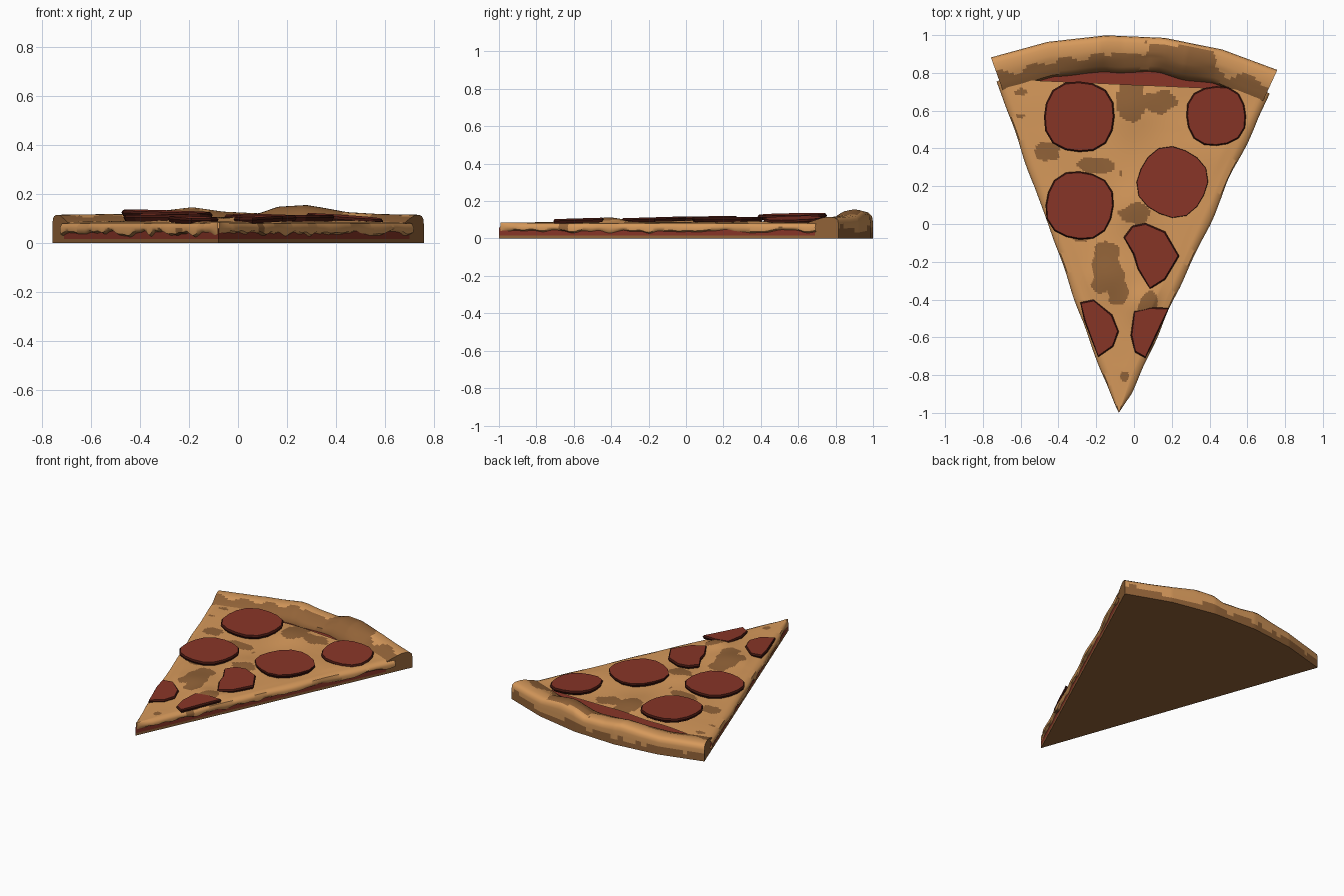
import bpy, bmesh, math
from mathutils import Vector, noise

if "Cube" in bpy.data.objects:
    bpy.data.objects.remove(bpy.data.objects["Cube"])

TIP = Vector((-0.08, -1.0, 0))
A_RIGHT, A_LEFT = math.radians(65.2), math.radians(109.8)
STEPS = 5  # straight segments along the outer crust


def srgb(r, g, b):
    return [((c / 255 + 0.055) / 1.055) ** 2.4 for c in (r, g, b)] + [1]


def material(name, rgb):
    m = bpy.data.materials.new(name)
    m.diffuse_color = srgb(*rgb)
    m.use_nodes = True
    m.node_tree.nodes["Principled BSDF"].inputs["Base Color"].default_value = m.diffuse_color
    return m


TAN = material("baked tan", (214, 153, 91))
BROWN = material("toasted brown", (146, 99, 56))
RED = material("pepperoni red", (136, 53, 39))
DARK = material("dark pepperoni rim", (64, 22, 15))


def finish(bm, name, mats, smooth=None):
    bmesh.ops.recalc_face_normals(bm, faces=bm.faces)
    me = bpy.data.meshes.new(name)
    bm.to_mesh(me)
    bm.free()
    for m in mats:
        me.materials.append(m)
    ob = bpy.data.objects.new(name, me)
    bpy.context.collection.objects.link(ob)
    if smooth:
        bpy.ops.object.select_all(action='DESELECT')
        ob.select_set(True)
        bpy.context.view_layer.objects.active = ob
        bpy.ops.object.shade_smooth_by_angle(angle=math.radians(smooth))
    return ob


def wob(x, y, scale, seed=0.0):
    return noise.noise(Vector((x * scale, y * scale, seed)))


def polar(r, t):
    a = A_RIGHT + (A_LEFT - A_RIGHT) * t
    return TIP + Vector((math.cos(a), math.sin(a), 0)) * r


def loft(bm, rows, closed=False):
    """Skin a list of point rows with quads."""
    vs = [[bm.verts.new(p) for p in row] for row in rows]
    n = len(rows[0])
    for a, b in zip(vs, vs[1:]):
        for i in range(n if closed else n - 1):
            j = (i + 1) % n
            bm.faces.new((a[i], a[j], b[j], b[i]))
    return vs


# toasted spots on the cheese: x, y, half width, half depth
SPOTS = [(-.03, .64, .07, .14), (.15, .65, .09, .06), (-.2, .31, .11, .045), (-.47, .37, .07, .06),
         (0, .06, .10, .06), (-.15, -.24, .08, .16), (-.10, -.32, .07, .09), (.07, -.45, .06, .12),
         (-.42, -.15, .03, .08), (-.25, -.6, .04, .09), (.1, -.68, .03, .1), (-.05, -.81, .025, .03),
         (-.6, .57, .03, .02), (-.6, .70, .03, .02), (.65, .72, .06, .02), (.38, .76, .10, .03),
         (-.28, -.05, .05, .05), (-.07, .27, .014, .014), (.0, .78, .12, .04)]


def toast(x, y):
    s = max(1 - math.hypot((x - a) / w, (y - b) / d) for a, b, w, d in SPOTS)
    return s + 0.55 * wob(x, y, 11, 3.0)


# ---- thin dough base with the sauce line along its cut sides
bm = bmesh.new()
outline = [TIP.copy()] + [polar(1.86, i / STEPS) for i in range(STEPS + 1)]
rings = loft(bm, [[p + Vector((0, 0, z)) for p in outline] for z in (0, 0.016, 0.06)], True)
bm.faces.new(rings[0])
bm.faces.new(rings[-1])
for f in bm.faces:
    f.material_index = 1 if f.calc_center_median().z > 0.02 else 0
finish(bm, "dough_and_sauce_base", [BROWN, RED])

# ---- melted cheese: a wavy sheet with a rounded, dripping edge
bm = bmesh.new()
NR, NC = 170, 76


def drip_profile(r, side):
    """Edge points (outward offset, height), from drip bottom to top."""
    k = min(1, r / 0.12)
    n = wob(r, side * 7, 5, 8.0) + 0.6 * wob(r, side * 5, 13, 2.0)
    zb = 0.036 - 0.026 * n
    out = (0.012 + 0.014 * wob(r, side * 3, 4, 5.0)) * k
    return [(-0.003 * k, zb), (out, zb + 0.008), (out + 0.003 * k, 0.062),
            (out * 0.5, 0.079), (-min(0.022, r * 0.1), 0.086)]


def cheese_z(x, y):
    z = 0.088 + 0.008 * wob(x, y, 4, 1.0)
    for cx, cy, w, h in [(-.13, -.28, .13, .02), (.05, -.42, .10, .024), (-.03, .6, .15, .016),
                         (0, .1, .12, .014)]:
        z += h * math.exp(-((x - cx) ** 2 + (y - cy) ** 2) / w ** 2)
    return z


rows = []
for i in range(NR + 1):
    r = 0.008 + (1.87 - 0.008) * i / NR
    ends = []
    for side in (0, 1):
        p = polar(r, side)
        a = A_LEFT + math.pi / 2 if side else A_RIGHT - math.pi / 2
        nrm = Vector((math.cos(a), math.sin(a), 0))
        ends.append([p + nrm * o + Vector((0, 0, z)) for o, z in drip_profile(r, side)])
    right, left = ends
    row = right[:]
    for c in range(1, NC):
        s = c / NC
        p = right[-1].lerp(left[-1], s)
        inner = min(1, min(s, 1 - s) * r * 12)  # ease into the rim
        p.z = 0.086 + (cheese_z(p.x, p.y) - 0.086) * inner
        row.append(p)
    rows.append(row + left[::-1])
vs = loft(bm, rows)
bm.faces.new(vs[0])
for f in bm.faces:
    c = f.calc_center_median()
    if c.z < 0.08:
        f.material_index = int(wob(c.y + 3 * c.x, c.z * 3, 7, 6.0) + 0.5 * toast(c.x, c.y) > 0.12)
    else:
        f.material_index = int(toast(c.x, c.y) > 0.08)
finish(bm, "melted_cheese", [TAN, BROWN], 50)

# ---- raised end crust: profile swept along the faceted outer arc
PROFILE = [(0, 0), (0, .03), (0, .055), (0, .08), (.004, .100), (.018, .112), (.035, .116), (.055, .118),
           (.075, .117), (.09, .115), (.105, .111), (.12, .106), (.14, .100), (.16, .093), (.18, .084),
           (.19, .06), (.19, 0)]
TOPS = [(-.76, .115), (-.48, .119), (-.33, .130), (-.19, .146), (-.06, .128), (.09, .121), (.17, .148),
        (.29, .155), (.36, .144), (.46, .126), (.6, .118), (.77, .115)]


def crust_top(x):
    for (x0, z0), (x1, z1) in zip(TOPS, TOPS[1:]):
        if x <= x1:
            return z0 + (z1 - z0) * max(0, (x - x0) / (x1 - x0))
    return TOPS[-1][1]


bm = bmesh.new()
rows, SUB = [], 24
for i in range(STEPS * SUB + 1):
    k, s = min(divmod(i, SUB), (STEPS - 1, SUB)) if i < STEPS * SUB else (STEPS - 1, SUB)
    s /= SUB
    p = polar(2.0, k / STEPS).lerp(polar(2.0, (k + 1) / STEPS), s)
    inward = (TIP - p).normalized()
    lift = crust_top(p.x) / 0.118
    row = []
    for d, z in PROFILE:
        q = p + inward * (d + (0.012 * wob(p.x, 0, 5, 9.0) if d > 0.1 else 0))
        zz = z * (1 + (lift - 1) * (1 if d < 0.13 else max(0, (0.19 - d) / 0.06)))
        row.append(q + Vector((0, 0, zz)))
    rows.append(row)
vs = loft(bm, rows, True)
for f in bm.faces:
    c = f.calc_center_median()
    d = 2.0 - (Vector((c.x, c.y, 0)) - TIP).length
    n = wob(c.x, c.y, 9, 4.0)
    inner_edge = d > 0.10 + 0.05 * n
    lower = c.z < 0.052 + 0.03 * n
    scorch = 0.06 + .05 * n < c.x < 0.42 + .05 * n and d > 0.02 + 0.03 * abs(n) + .08 * max(0, .15 - c.x)
    f.material_index = int(inner_edge or lower or scorch)
for cap in (vs[0], vs[-1]):
    bm.faces.new(cap).material_index = 1
finish(bm, "end_crust", [TAN, BROWN], 40)


# ---- pepperoni slices: thin plates with a dark bevelled rim
def pepperoni(name, pts, z, thick=0.02, slope=(0, 0), rim=0.008):
    bm = bmesh.new()
    cx = sum(p[0] for p in pts) / len(pts)
    cy = sum(p[1] for p in pts) / len(pts)

    def ring(inset, h):
        out = []
        for x, y in pts:
            v = Vector((x - cx, y - cy, 0))
            v *= 1 - inset / v.length
            v.z = z + h + slope[0] * v.x + slope[1] * v.y
            out.append(v + Vector((cx, cy, 0)))
        return out
    vs = loft(bm, [ring(0.008, -thick), ring(0, -thick * 0.4), ring(rim, 0)], True)
    for f in bm.faces:
        f.material_index = 1
    bm.faces.new(vs[0]).material_index = 1
    bm.faces.new(vs[-1]).material_index = 0
    finish(bm, name, [RED, DARK])


def round_slice(cx, cy, r, turn):
    """Slightly squared-off circle."""
    pts = []
    for i in range(16):
        a = 2 * math.pi * i / 16
        k = r * (1 + 0.035 * math.cos(4 * (a - turn)))
        pts.append((cx + k * math.cos(a), cy + k * math.sin(a)))
    return pts


ROUND = [(-.29, .568, .193, .7, .130, (-.03, .02), .008), (.435, .572, .163, .9, .110, (-.07, .03), .007),
         (.203, .222, .187, .3, .114, (.0, .0), .002), (-.288, .098, .185, .6, .117, (.01, .01), .007)]
for i, (x, y, r, turn, z, slope, rim) in enumerate(ROUND):
    pepperoni(f"pepperoni_{i + 1}", round_slice(x, y, r, turn), z, 0.026, slope, rim)

# slices cut by the wedge sides or half sunk in cheese
CUT = [[(-.055, -.07), (-.01, -.01), (.06, .005), (.165, -.04), (.24, -.17), (.165, -.295), (.085, -.345),
        (.02, -.24), (-.005, -.16)],
       [(-.285, -.415), (-.215, -.40), (-.115, -.48), (-.08, -.57), (-.11, -.65), (-.19, -.705), (-.265, -.51)],
       [(0, -.46), (.085, -.44), (.185, -.445), (.125, -.58), (.06, -.71), (.005, -.68), (-.018, -.59)]]
for i, (pts, z) in enumerate(zip(CUT, (.114, .106, .108))):
    pepperoni(f"cut_pepperoni_{i + 1}", pts, z, 0.024, (0, 0.03))
